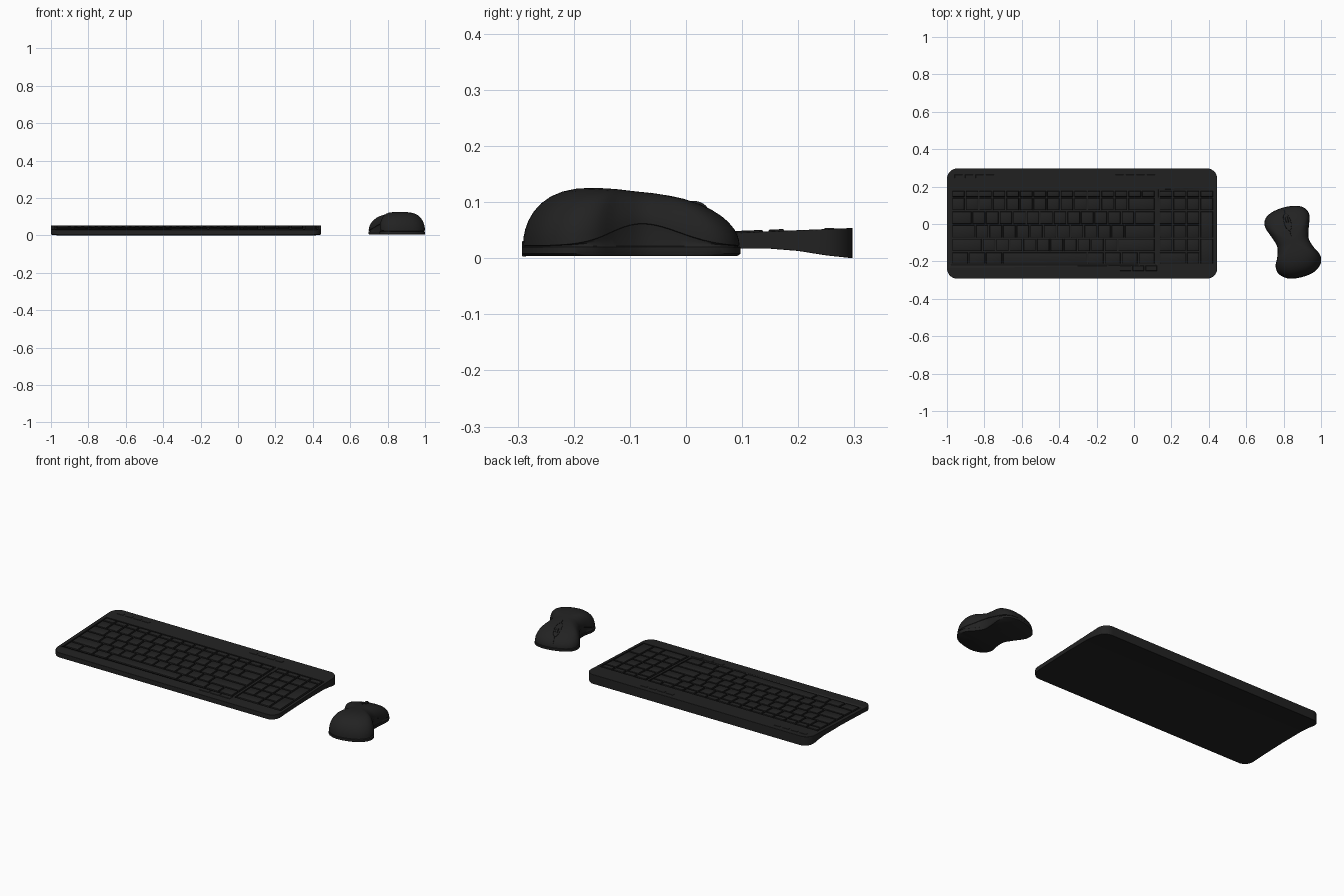
import bpy, bmesh, math
from mathutils import Vector, Matrix
from mathutils.bvhtree import BVHTree

if "Cube" in bpy.data.objects:
    bpy.data.objects.remove(bpy.data.objects["Cube"])


def material(name, value):
    m = bpy.data.materials.new(name)
    m.use_nodes = True
    color = (value, value, value, 1)
    m.diffuse_color = color
    m.node_tree.nodes["Principled BSDF"].inputs["Base Color"].default_value = color
    return m


charcoal = material("charcoal plastic", 0.016)
black = material("black seams", 0.008)


def finish(name, bm, mat, smooth=35):
    bmesh.ops.recalc_face_normals(bm, faces=bm.faces)
    mesh = bpy.data.meshes.new(name)
    bm.to_mesh(mesh)
    bm.free()
    mesh.materials.append(mat)
    ob = bpy.data.objects.new(name, mesh)
    bpy.context.collection.objects.link(ob)
    bpy.ops.object.select_all(action='DESELECT')
    ob.select_set(True)
    bpy.context.view_layer.objects.active = ob
    bpy.ops.object.shade_smooth_by_angle(angle=math.radians(smooth))
    return ob


def loft(bm, rings):
    loops = [[bm.verts.new(p) for p in ring] for ring in rings]
    n = len(loops[0])
    for a, b in zip(loops, loops[1:]):
        for i in range(n):
            j = (i + 1) % n
            bm.faces.new((a[i], a[j], b[j], b[i]))
    bm.faces.new(loops[0])
    bm.faces.new(loops[-1])


# ---------- keyboard body: rounded plan, arched underside, sloping top ----------
LEFT, RIGHT, FRONT, BACK, RADIUS = -1.0, 0.445, -0.292, 0.297, 0.055
UNDER = [(FRONT, .003), (-.2, .01), (-.1, .014), (0, .017),
         (.15, .017), (.2, .013), (.25, .005), (BACK, 0)]


def top_z(y):
    return .042 + .04 * y


def under_z(y):
    for (a, za), (b, zb) in zip(UNDER, UNDER[1:]):
        if y <= b:
            return za + (zb - za) * (y - a) / (b - a)
    return 0


steps = [RADIUS * (1 - math.cos(math.pi / 2 * i / 7)) for i in range(8)]
ys = [FRONT + d for d in steps] + [-.2 + .05 * i for i in range(9)]
ys += [BACK - d for d in reversed(steps)]
rings = []
for y in ys:
    d = min(y - FRONT, BACK - y, RADIUS)
    inset = RADIUS - math.sqrt(max(0, RADIUS ** 2 - (RADIUS - d) ** 2))
    a, b = LEFT + inset, RIGHT - inset
    rings.append([(a, y, under_z(y)), (b, y, under_z(y)), (b, y, top_z(y)), (a, y, top_z(y))])
bm = bmesh.new()
loft(bm, rings)
body = finish("keyboard_body", bm, charcoal)
bev = body.modifiers.new("rounded edges", 'BEVEL')
bev.width, bev.segments, bev.limit_method, bev.angle_limit = .006, 3, 'ANGLE', math.radians(50)


# ---------- key wells sunk into the top ----------
def add_block(bm, x0, x1, y0, y1, low, high, taper=0.0):
    pts = []
    for lift, t in ((low, 0), (high - .0015, taper * .4), (high, taper)):
        pts.append([(x, y, top_z(y) + lift) for x, y in
                    ((x0 + t, y0 + t), (x1 - t, y0 + t), (x1 - t, y1 - t), (x0 + t, y1 - t))])
    loft(bm, pts)


ROWS = [.18, .142, .07, -.003, -.076, -.149, -.215]
MAIN, PAD, UNIT = -.975, .135, .0725
bm = bmesh.new()
add_block(bm, MAIN - .004, MAIN + 15 * UNIT + .004, ROWS[-1] - .004, ROWS[0] + .004, -.008, .02)
add_block(bm, PAD - .004, PAD + 4 * UNIT + .004, ROWS[-1] - .004, ROWS[0] + .004, -.008, .02)
cutter = finish("key_well_cutter", bm, charcoal)
cutter.hide_render = True
cut = body.modifiers.new("key wells", 'BOOLEAN')
cut.object, cut.operation, cut.solver = cutter, 'DIFFERENCE', 'EXACT'
bpy.context.view_layer.objects.active = body
for m in [m.name for m in body.modifiers if m.type in {'BEVEL', 'BOOLEAN'}]:
    bpy.ops.object.modifier_move_to_index(modifier=m, index=0 if m == "rounded edges" else 1)
for m in ("rounded edges", "key wells"):
    bpy.ops.object.modifier_apply(modifier=m)
bpy.data.objects.remove(cutter)

# ---------- keys, widths in key units ----------
GAP = .0035


def key(bm, x, w, y0, y1):
    add_block(bm, x + GAP, x + w * UNIT - GAP, y0 + GAP, y1 - GAP, -.009, .003, .004)


LAYOUT = [[1] * 15, [1] * 13 + [2], [1.5] + [1] * 12 + [1.5], [1.75] + [1] * 11 + [2.25],
          [2.25] + [1] * 10 + [2.75], [1.25] * 3 + [6.25] + [1.25] * 4]
bm = bmesh.new()
for r, widths in enumerate(LAYOUT):
    x = MAIN
    for w in widths:
        key(bm, x, w, ROWS[r + 1], ROWS[r])
        x += w * UNIT
finish("main_keys", bm, charcoal)

bm = bmesh.new()
for r in range(6):
    for c in range(4):
        x = PAD + c * UNIT
        if c == 3 and r in (2, 4):
            key(bm, x, 1, ROWS[r + 2], ROWS[r])
        elif r == 5 and c == 0:
            key(bm, x, 2, ROWS[6], ROWS[5])
        elif not (c == 3 and r in (3, 5)) and not (r == 5 and c == 1):
            key(bm, x, 1, ROWS[r + 1], ROWS[r])
finish("number_pad_keys", bm, charcoal)

bm = bmesh.new()
for c in range(3):
    add_block(bm, -.077 + c * .069, -.014 + c * .069, -.252, -.222, -.004, .002, .003)
finish("arrow_keys", bm, charcoal)

# ---------- shortcut buttons along the back ----------
bm = bmesh.new()
for start in (-.96, -.1):
    for c in range(4):
        x = start + c * .056
        add_block(bm, x, x + .045, .245, .265, -.003, .0015, .002)
finish("shortcut_buttons", bm, charcoal)

# ---------- mouse: waisted outline lofted into a dome ----------
PLACE = Matrix.Translation((.85, -.1, 0)) @ Matrix.Rotation(math.radians(15), 4, 'Z')
HALF = [(0, .195), (.065, .187), (.108, .163), (.123, .12), (.1, .05), (.087, 0),
        (.1, -.05), (.123, -.1), (.115, -.145), (.07, -.18), (0, -.19)]
control = [Vector(p) for p in HALF + [(-x, y) for x, y in HALF[-2:0:-1]]]
outline = []
for i in range(len(control)):
    p0, p1, p2, p3 = (control[(i + k) % len(control)] for k in (-1, 0, 1, 2))
    for t in (0, .25, .5, .75):
        outline.append(.5 * (2 * p1 + (p2 - p0) * t + (2 * p0 - 5 * p1 + 4 * p2 - p3) * t * t
                             + (3 * p1 - p0 - 3 * p2 + p3) * t ** 3))


def crease_z(y):
    return .022 + .04 * math.exp(-(y / .09) ** 2)


def dome_z(y, s):
    low = crease_z(y)
    return low + (.12 - .11 * y - low) * math.sqrt(max(0, 1 - s ** 3))


def ring(s, height):
    return [(p.x * s, p.y * s, height(p.y * s)) for p in outline]


rings = [ring(.97, lambda y: .004), ring(1, lambda y: .008), ring(1, lambda y: .02),
         ring(.965, lambda y: .022), ring(.95, lambda y: (.022 + crease_z(y)) / 2),
         ring(.965, lambda y: crease_z(y) - .001)]
for s in (1, .995, .98, .95, .9, .83, .74, .63, .5, .35, .2, .07):
    rings.append(ring(s * .99, lambda y: dome_z(y, s)))
bm = bmesh.new()
loft(bm, rings)
bmesh.ops.recalc_face_normals(bm, faces=bm.faces)
surface = BVHTree.FromBMesh(bm)
mouse = finish("mouse_body", bm, charcoal, 45)
mouse.matrix_world = PLACE


# ---------- mouse seams laid on the surface ----------
def seam(name, points, closed=False):
    curve = bpy.data.curves.new(name, 'CURVE')
    curve.dimensions, curve.bevel_depth, curve.bevel_resolution = '3D', .0012, 1
    line = curve.splines.new('POLY')
    line.points.add(len(points) - 1)
    for pt, (x, y) in zip(line.points, points):
        hit = surface.ray_cast(Vector((x, y, 1)), Vector((0, 0, -1)))[0]
        pt.co = (x, y, hit.z if hit else .03, 1)
    line.use_cyclic_u = closed
    curve.materials.append(black)
    ob = bpy.data.objects.new(name, curve)
    bpy.context.collection.objects.link(ob)
    ob.matrix_world = PLACE


seam("wheel_surround_seam", [(.018 * math.cos(a), .115 + .048 * math.sin(a))
                             for a in (math.tau * i / 28 for i in range(28))], True)
seam("front_button_seam", [(0, .163 + .004 * i) for i in range(7)])
seam("rear_button_seam", [(0, .067 - .006 * i) for i in range(6)])

# ---------- scroll wheel ----------
bm = bmesh.new()
profile = [(-.008, .026), (-.005, .03), (.005, .03), (.008, .026)]
loft(bm, [[(x, r * math.cos(math.tau * i / 32), r * math.sin(math.tau * i / 32))
           for i in range(32)] for x, r in profile])
wheel = finish("scroll_wheel", bm, charcoal)
wheel.matrix_world = PLACE @ Matrix.Translation((0, .118, .072))
